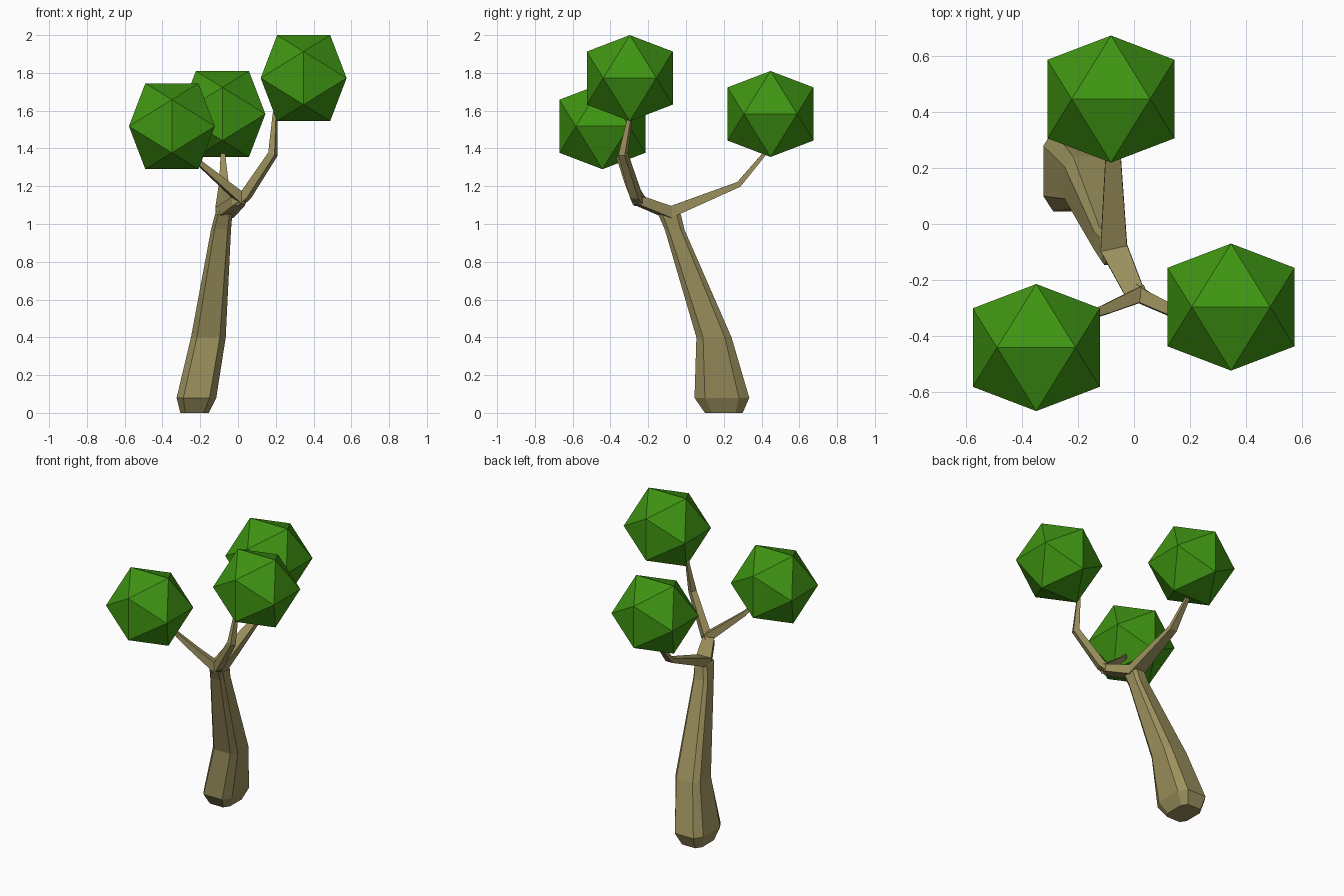
import bpy, bmesh
from mathutils import Vector

if "Cube" in bpy.data.objects:
    bpy.data.objects.remove(bpy.data.objects["Cube"])


def material(name, rgb):
    m = bpy.data.materials.new(name)
    m.diffuse_color = (*rgb, 1)
    m.use_nodes = True
    m.node_tree.nodes["Principled BSDF"].inputs["Base Color"].default_value = m.diffuse_color
    return m


bark = material("bark", (0.33, 0.28, 0.11))
leaf = material("leaf", (0.05, 0.30, 0.006))


def finish(name, bm, mat):
    bmesh.ops.recalc_face_normals(bm, faces=bm.faces[:])
    me = bpy.data.meshes.new(name)
    bm.to_mesh(me)
    bm.free()
    me.materials.append(mat)
    ob = bpy.data.objects.new(name, me)
    bpy.context.collection.objects.link(ob)
    return ob


def skin(name, rings):
    """Join a list of point rings into a closed tube."""
    bm = bmesh.new()
    loops = [[bm.verts.new(p) for p in ring] for ring in rings]
    n = len(loops[0])
    for a, b in zip(loops, loops[1:]):
        for i in range(n):
            j = (i + 1) % n
            bm.faces.new((a[i], a[j], b[j], b[i]))
    bm.faces.new(loops[0][::-1])
    bm.faces.new(loops[-1])
    return finish(name, bm, bark)


def branch(name, stations):
    """Four-sided tapered limb; each station is (centre, half width, half height)."""
    pts = [Vector(s[0]) for s in stations]
    rings, u = [], None
    for i, (_, w, h) in enumerate(stations):
        ahead = pts[min(i + 1, len(pts) - 1)]
        behind = pts[max(i - 1, 0)]
        t = (ahead - behind).normalized()
        u = t.cross(Vector((0, 0, 1))) if u is None else u - t * u.dot(t)
        u.normalize()
        v = u.cross(t)
        rings.append([pts[i] + u * w * a + v * h * b
                      for a, b in ((-1, -1), (1, -1), (1, 1), (-1, 1))])
    return skin(name, rings)


# Trunk: chamfered-square rings (x, y, z, half x, half y)
octagon = [(1, -.62), (1, .62), (.66, 1), (-.66, 1),
           (-1, .62), (-1, -.62), (-.66, -1), (.66, -1)]
trunk = [(-.23, .20, 0, .075, .10), (-.22, .19, .08, .105, .145),
         (-.157, .148, .40, .092, .093), (-.09, -.06, .97, .053, .052),
         (-.076, -.087, 1.05, .046, .06), (-.07, -.09, 1.085, .036, .035)]
skin("trunk", [[(x + a * hx, y + b * hy, z) for a, b in octagon]
               for x, y, z, hx, hy in trunk])

# Branches
branch("back_branch", [((-.072, -.09, 1.06), .048, .03), ((-.075, .28, 1.21), .025, .015),
                       ((-.08, .41, 1.365), .012, .010), ((-.08, .44, 1.41), .008, .008)])
branch("fork_branch", [((-.072, -.085, 1.06), .048, .03), ((.0, -.24, 1.12), .036, .025),
                       ((.022, -.265, 1.135), .022, .018)])
branch("right_branch", [((-.005, -.24, 1.115), .030, .025), ((.04, -.265, 1.15), .025, .024),
                        ((.185, -.333, 1.37), .019, .020), ((.196, -.293, 1.58), .009, .010),
                        ((.21, -.29, 1.64), .006, .006)])
branch("left_branch", [((.03, -.25, 1.125), .027, .028), ((-.10, -.305, 1.235), .018, .020),
                       ((-.20, -.34, 1.32), .012, .014), ((-.25, -.37, 1.38), .008, .008)])


# Foliage: icosahedra with axis-aligned edges
def foliage(name, centre, half=0.2275):
    bm = bmesh.new()
    a = half / 1.618
    for s in (-1, 1):
        for t in (-1, 1):
            for p in ((s * a, 0, t * half), (s * half, t * a, 0), (0, s * half, t * a)):
                bm.verts.new(Vector(centre) + Vector(p))
    bmesh.ops.convex_hull(bm, input=bm.verts[:])
    return finish(name, bm, leaf)


foliage("right_foliage", (.3475, -.2975, 1.7725))
foliage("left_foliage", (-.35, -.4425, 1.5175))
foliage("back_foliage", (-.0825, .4475, 1.5825))
